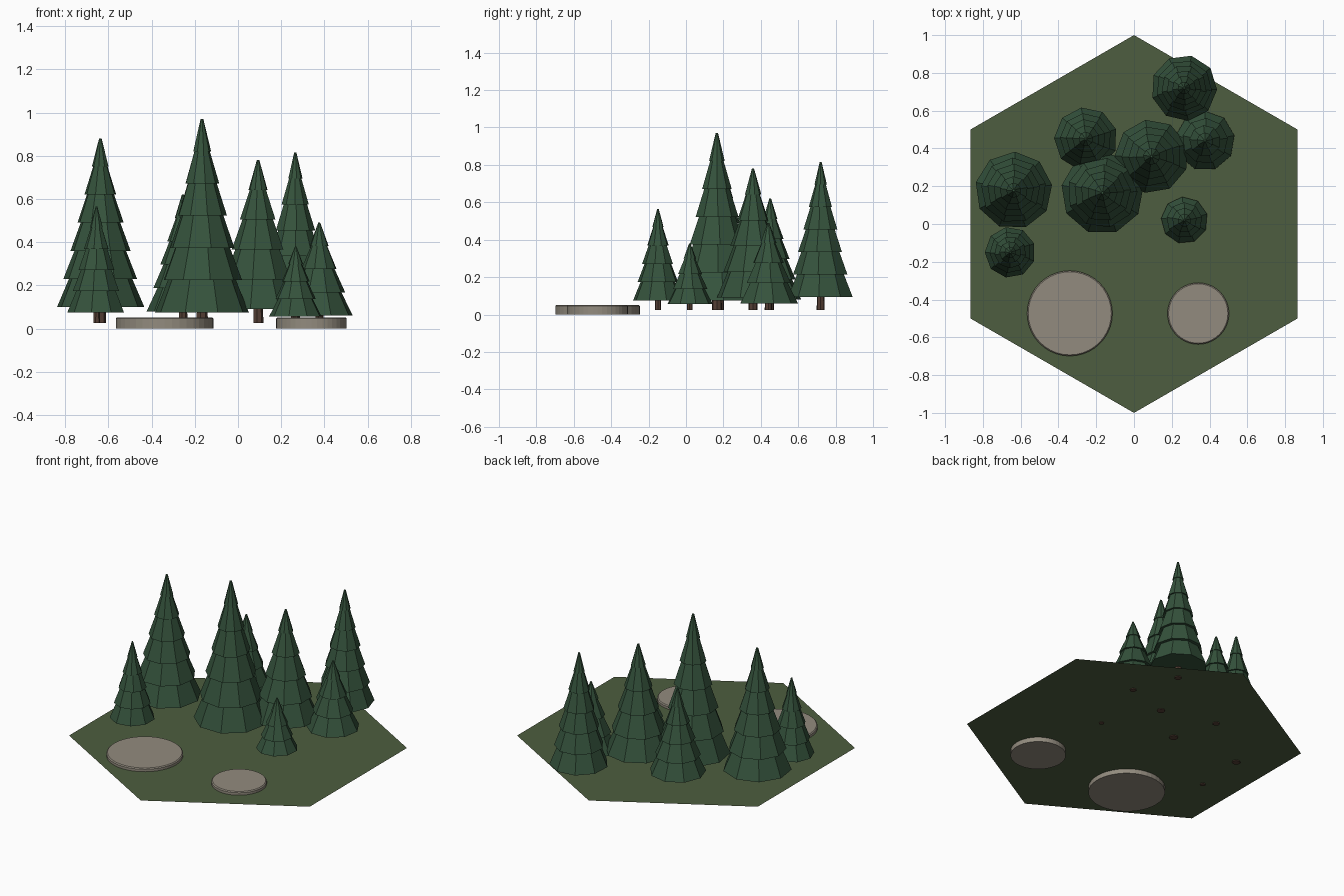
import bpy, bmesh, math, random

if "Cube" in bpy.data.objects:
    bpy.data.objects.remove(bpy.data.objects["Cube"])
random.seed(4)


def material(name, color):
    m = bpy.data.materials.new(name)
    m.diffuse_color = (*color, 1)
    m.use_nodes = True
    m.node_tree.nodes["Principled BSDF"].inputs["Base Color"].default_value = m.diffuse_color
    return m


GRASS = material("grass", (0.075, 0.11, 0.05))
NEEDLES = material("needles", (0.035, 0.085, 0.045))
BARK = material("bark", (0.09, 0.05, 0.035))
STONE = material("stone", (0.29, 0.26, 0.21))


def finish(bm, name, mat):
    bmesh.ops.recalc_face_normals(bm, faces=bm.faces)
    me = bpy.data.meshes.new(name)
    bm.to_mesh(me)
    bm.free()
    ob = bpy.data.objects.new(name, me)
    bpy.context.collection.objects.link(ob)
    me.materials.append(mat)
    return ob


def lathe(bm, x, y, profile, sides, turn=0.0):
    """Closed solid of revolution from (radius, z) rings."""
    rings = []
    for r, z in profile:
        rings.append([bm.verts.new((x + r * math.cos(turn + 2 * math.pi * k / sides),
                                    y + r * math.sin(turn + 2 * math.pi * k / sides), z))
                      for k in range(sides)])
    for a, b in zip(rings, rings[1:]):
        for k in range(sides):
            n = (k + 1) % sides
            bm.faces.new((a[k], a[n], b[n], b[k]))
    bm.faces.new(rings[0][::-1])
    bm.faces.new(rings[-1])


# Hexagonal ground sheet
bm = bmesh.new()
bm.faces.new([bm.verts.new((math.sin(k * math.pi / 3), math.cos(k * math.pi / 3), 0.03))
              for k in range(6)][::-1])
ground = finish(bm, "ground", GRASS)

# Flat round stone pads with a small top bevel
for name, x, y, r in (("large_pad", -0.34, -0.473, 0.226), ("small_pad", 0.34, -0.474, 0.163)):
    bm = bmesh.new()
    lathe(bm, x, y, [(r, 0), (r, 0.046), (r - 0.006, 0.052)], 40)
    finish(bm, name, STONE)

# Trees: x, y, skirt radius, skirt bottom, tip height, tier count
TREES = [
    (-0.637, 0.178, 0.205, 0.10, 0.88, 6),
    (-0.167, 0.165, 0.22, 0.075, 0.97, 6),
    (-0.255, 0.45, 0.168, 0.08, 0.62, 5),
    (0.093, 0.358, 0.196, 0.09, 0.78, 5),
    (0.265, 0.72, 0.175, 0.095, 0.815, 6),
    (0.376, 0.44, 0.158, 0.06, 0.49, 4),
    (0.267, 0.02, 0.124, 0.055, 0.38, 4),
    (-0.655, -0.15, 0.135, 0.075, 0.565, 5),
]
SIDES = 9
for i, (x, y, r, z0, z1, n) in enumerate(TREES, 1):
    bm = bmesh.new()
    lathe(bm, x, y, [(r * 0.125, 0.025), (r * 0.09, z0 + (z1 - z0) * 0.4)], 7)
    finish(bm, f"trunk_{i}", BARK)

    bm = bmesh.new()
    gap = (z1 - z0) / n
    turn = random.random()
    for t in range(n):
        rad = r * (1 - t / n) ** 0.92
        above = r * (1 - (t + 1) / n) ** 0.92
        bottom = z0 + gap * t
        if t < n - 1:
            ring = [(rad, bottom), (above * 0.86, bottom + gap), (above * 0.62, bottom + gap * 1.35)]
        else:
            ring = [(rad, bottom), (r * 0.03, z1)]
        lathe(bm, x, y, ring, SIDES, turn + random.uniform(-0.12, 0.12))
    finish(bm, f"foliage_{i}", NEEDLES)
